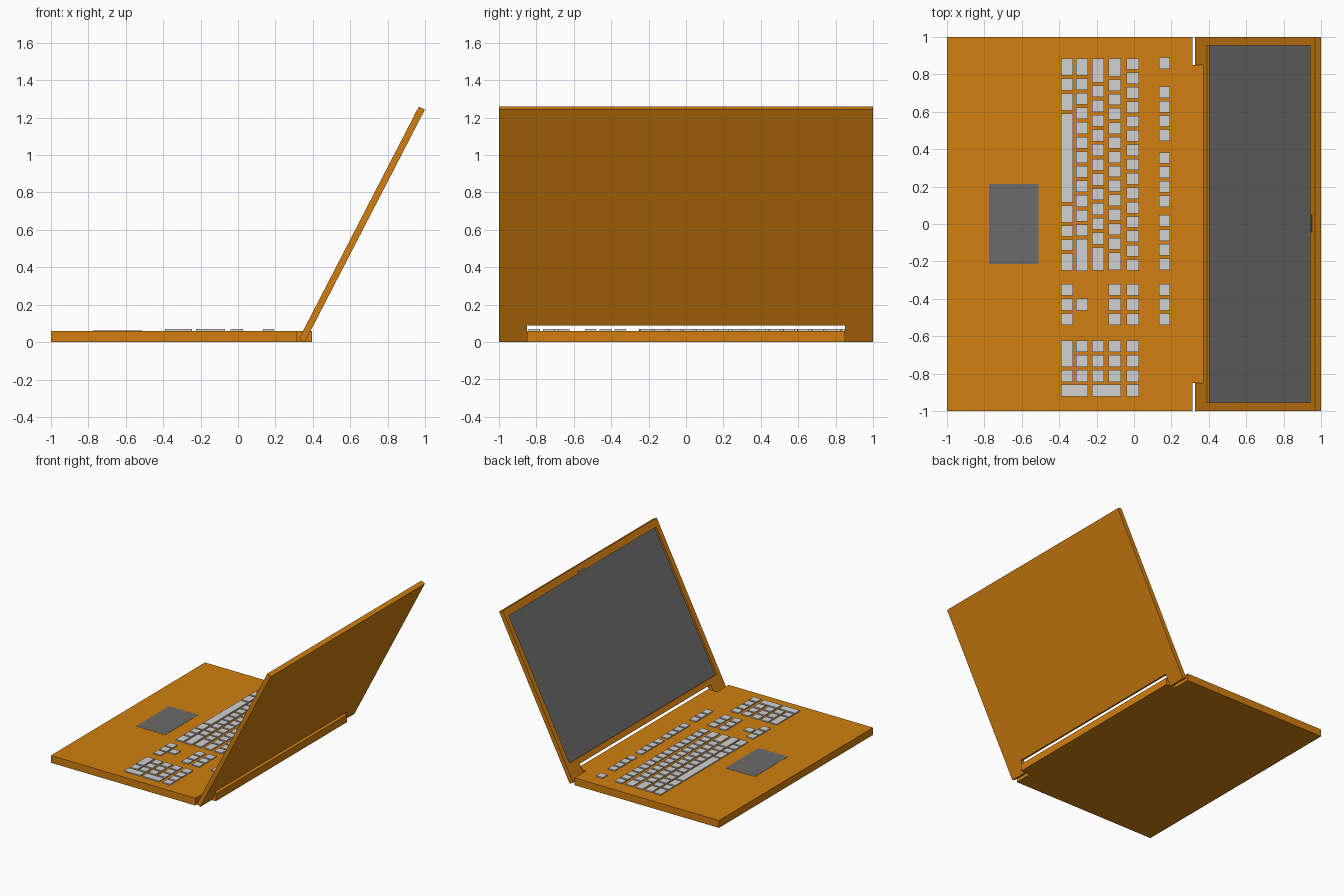
import bpy, bmesh
from mathutils import Matrix

if "Cube" in bpy.data.objects:
    bpy.data.objects.remove(bpy.data.objects["Cube"])


def material(name, rgb):
    m = bpy.data.materials.new(name)
    m.diffuse_color = (*rgb, 1)
    m.use_nodes = True
    m.node_tree.nodes["Principled BSDF"].inputs["Base Color"].default_value = m.diffuse_color
    return m


ORANGE = material("orange shell", (0.64, 0.212, 0.005))
GREY = material("dark grey", (0.147, 0.147, 0.147))
LIGHT = material("light grey keys", (0.64, 0.64, 0.64))


def finish(bm, name, mat):
    bmesh.ops.recalc_face_normals(bm, faces=bm.faces)
    me = bpy.data.meshes.new(name)
    bm.to_mesh(me)
    bm.free()
    me.materials.append(mat)
    ob = bpy.data.objects.new(name, me)
    bpy.context.collection.objects.link(ob)
    return ob


def prism(bm, outline, z0, z1):
    face = bm.faces.new([bm.verts.new((x, y, z0)) for x, y in outline])
    ext = bmesh.ops.extrude_face_region(bm, geom=[face])
    verts = [g for g in ext["geom"] if isinstance(g, bmesh.types.BMVert)]
    bmesh.ops.translate(bm, verts=verts, vec=(0, 0, z1 - z0))


def slab(name, outline, z0, z1, mat, matrix=None):
    bm = bmesh.new()
    prism(bm, outline, z0, z1)
    ob = finish(bm, name, mat)
    if matrix:
        ob.matrix_world = matrix
    return ob


def rect(x0, x1, y0, y1):
    return [(x0, y0), (x1, y0), (x1, y1), (x0, y1)]


# Base with a hinge tongue at the back
slab("base", [(-1, -1), (0.312, -1), (0.312, -0.85), (0.395, -0.85),
              (0.395, 0.85), (0.312, 0.85), (0.312, 1), (-1, 1)], 0, 0.06, ORANGE)
slab("touchpad", rect(-0.775, -0.51, -0.215, 0.215), 0.059, 0.0615, GREY)

# Lid frame: local x runs up the lid, local z from front to back
c, s = 0.459, 0.8884
tilt = Matrix(((c, 0, s, 0.325), (0, 1, 0, 0), (s, 0, -c, 0.0165), (0, 0, 0, 1)))
lid = slab("lid", [(0, -1), (1.398, -1), (1.398, 1), (0, 1), (0, 0.85),
                   (0.098, 0.85), (0.098, -0.85), (0, -0.85)], 0, 0.036, ORANGE, tilt)
cutter = slab("screen_recess_cutter", rect(0.142, 1.34, -0.955, 0.955),
              -0.02, 0.016, ORANGE, tilt)
cutter.hide_render = True
cutter.hide_viewport = True
mod = lid.modifiers.new("recess", 'BOOLEAN')
mod.operation = 'DIFFERENCE'
mod.solver = 'EXACT'
mod.object = cutter
slab("screen", rect(0.142, 1.34, -0.955, 0.955), 0.0145, 0.0175, GREY, tilt)
slab("camera_strip", rect(1.347, 1.362, -0.045, 0.05), -0.001, 0.002, GREY, tilt)

# Keyboard rows, from the touchpad to the hinge
ROWS = [(-0.39, -0.325), (-0.31, -0.245), (-0.225, -0.16),
        (-0.135, -0.07), (-0.04, 0.027), (0.133, 0.193)]
GAP = 0.016
keys = bmesh.new()


def run(row, y, widths, row_end=None):
    x0, x1 = ROWS[row][0], ROWS[row if row_end is None else row_end][1]
    for w in widths:
        prism(keys, rect(x0, x1, y - w, y), 0.059, 0.069)
        y -= w + GAP


# Main block
run(0, 0.885, [0.091, 0.064, 0.091, 0.476, 0.091, 0.059, 0.059, 0.091])
run(1, 0.885, [0.091] + [0.062] * 11 + [0.171])
run(2, 0.885, [0.128] + [0.0627] * 11 + [0.123])
run(3, 0.885, [0.096] + [0.061] * 12 + [0.096])
run(4, 0.885, [0.0607] * 15)

# Function keys
run(5, 0.89, [0.062])
for start in (0.735, 0.383, 0.047):
    run(5, start, [0.061] * 4)

# Navigation and arrow keys
for r in (0, 3, 4, 5):
    run(r, -0.32, [0.063] * 3)
run(1, -0.399, [0.063])

# Number pad
run(0, -0.622, [0.142, 0.063])
for r in (1, 2, 3):
    run(r, -0.622, [0.063] * 3)
run(4, -0.622, [0.063] * 4)
run(0, -0.859, [0.062], 1)
run(2, -0.859, [0.062], 3)
finish(keys, "keys", LIGHT)
